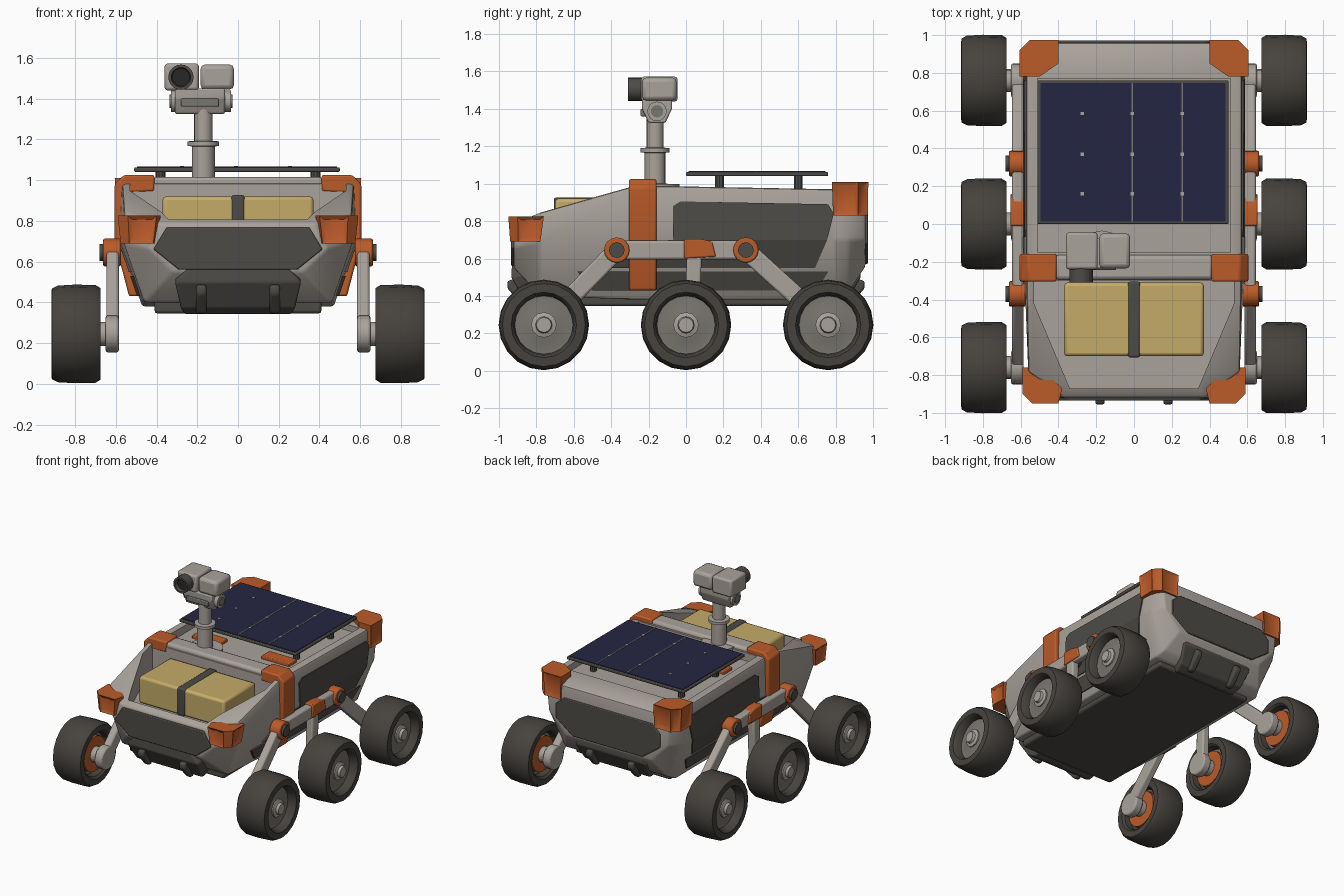
import bpy, bmesh, math
from mathutils import Vector

if "Cube" in bpy.data.objects:
    bpy.data.objects.remove(bpy.data.objects["Cube"])


def material(name, rgb):
    m = bpy.data.materials.new(name)
    m.diffuse_color = (*rgb, 1)
    m.use_nodes = True
    m.node_tree.nodes["Principled BSDF"].inputs["Base Color"].default_value = m.diffuse_color
    return m


GREY = material("light grey shell", (0.40, 0.365, 0.33))
DARK = material("dark grey panel", (0.075, 0.07, 0.063))
TYRE = material("tyre rubber", (0.062, 0.056, 0.049))
RIM = material("rim grey", (0.19, 0.18, 0.16))
ORANGE = material("orange trim", (0.50, 0.105, 0.022))
GOLD = material("gold crate", (0.56, 0.41, 0.14))
NAVY = material("navy solar cell", (0.018, 0.018, 0.055))
BLACK = material("lens black", (0.02, 0.02, 0.02))


def finish(name, bm, mat, bevel=0, mirror=""):
    bmesh.ops.recalc_face_normals(bm, faces=bm.faces[:])
    me = bpy.data.meshes.new(name)
    bm.to_mesh(me)
    bm.free()
    me.materials.append(mat)
    ob = bpy.data.objects.new(name, me)
    bpy.context.collection.objects.link(ob)
    if bevel:
        b = ob.modifiers.new("bevel", "BEVEL")
        b.width, b.segments, b.angle_limit = bevel, 2, math.radians(25)
    if mirror:
        m = ob.modifiers.new("mirror", "MIRROR")
        m.use_axis = ["x" in mirror, "y" in mirror, False]
    return ob


def loft(name, rings, mat, **kw):
    bm = bmesh.new()
    rows = [[bm.verts.new(p) for p in r] for r in rings]
    for a, b in zip(rows, rows[1:]):
        for i in range(len(a)):
            j = (i + 1) % len(a)
            bm.faces.new((a[i], a[j], b[j], b[i]))
    bm.faces.new(rows[0])
    bm.faces.new(rows[-1])
    return finish(name, bm, mat, **kw)


def put(axis, u, v, t):
    return {"x": (t, u, v), "y": (u, t, v), "z": (u, v, t)}[axis]


def prism(name, pts, axis, a, b, mat, **kw):
    return loft(name, [[put(axis, u, v, t) for u, v in pts] for t in (a, b)], mat, **kw)


def box(name, x, y, z, mat, **kw):
    return prism(name, [(x[0], y[0]), (x[1], y[0]), (x[1], y[1]), (x[0], y[1])], "z", *z, mat, **kw)


def lathe(name, profile, axis, c, mat, seg=20, **kw):
    """profile: (radius, position along axis); c: centre in the other two axes"""
    rings = [[put(axis, c[0] + r * math.cos(i * math.tau / seg),
                  c[1] + r * math.sin(i * math.tau / seg), t) for i in range(seg)]
             for r, t in profile]
    return loft(name, rings, mat, **kw)


def rod(name, r, a, b, axis, c, mat, **kw):
    return lathe(name, [(r, a), (r, b)], axis, c, mat, **kw)


def beam(name, p, q, w, x, mat, **kw):
    """flat bar between two (y, z) points"""
    p, q = Vector(p), Vector(q)
    d = (q - p).normalized() * w / 2
    n = Vector((-d.y, d.x))
    return prism(name, [p + n, q + n, q - n, p - n], "x", *x, mat, bevel=0.012, **kw)


def sym(half):
    return half + [(-x, z) for x, z in reversed(half)]


# Hull: lofted hexagonal sections with two recesses
stations = [
    (-0.92, [(0.32, 0.55), (0.44, 0.66), (0.37, 0.785)]),
    (-0.78, [(0.46, 0.40), (0.56, 0.69), (0.56, 0.845)]),
    (-0.27, [(0.47, 0.38), (0.58, 0.70), (0.57, 0.99)]),
    (0.80, [(0.47, 0.38), (0.58, 0.70), (0.57, 0.97)]),
    (0.87, [(0.44, 0.42), (0.57, 0.70), (0.57, 0.965)]),
    (0.96, [(0.37, 0.56), (0.51, 0.70), (0.54, 0.94)]),
]
hull = loft("hull", [[(x, y, z) for x, z in sym(h)] for y, h in stations], GREY, bevel=0.014)
bed = prism("bed_cutter", [(-0.53, -0.30), (0.53, -0.30), (0.53, -0.42), (0.34, -0.87),
                           (-0.34, -0.87), (-0.53, -0.42)], "z", 0.71, 1.3, GREY)
deck = box("deck_cutter", (-0.51, 0.51), (-0.15, 0.77), (0.925, 1.3), GREY)
bpy.context.view_layer.objects.active = hull
for cutter in (bed, deck):
    m = hull.modifiers.new("cut", "BOOLEAN")
    m.operation, m.object, m.solver = "DIFFERENCE", cutter, "EXACT"
for m in list(hull.modifiers):
    bpy.ops.object.modifier_apply(modifier=m.name)
for cutter in (bed, deck):
    bpy.data.objects.remove(cutter)


# Dark side plates following the hull flank
def flank(z):
    return 0.47 + (z - 0.38) / 0.32 * 0.11 if z < 0.7 else 0.58 - (z - 0.7) / 0.28 * 0.01


def side_plate(name, pts):
    loft(name, [[(flank(z) + o, y, z) for y, z in pts] for o in (-0.02, 0.008)], DARK, mirror="x")


side_plate("side_panel_upper", [(-0.07, 0.70), (0.755, 0.70), (0.79, 0.84), (0.76, 0.89), (-0.03, 0.905), (-0.07, 0.88)])
side_plate("side_panel_lower", [(-0.45, 0.55), (0.69, 0.55), (0.755, 0.70), (-0.07, 0.70), (-0.30, 0.68)])
side_plate("side_skirt", [(-0.50, 0.43), (0.70, 0.43), (0.76, 0.53), (-0.58, 0.53)])

# Belly, nose and tail panels
box("belly_plate", (-0.41, 0.41), (-0.76, 0.78), (0.345, 0.42), DARK, bevel=0.015)
prism("nose_panel", sym([(0.29, 0.56), (0.415, 0.66), (0.35, 0.768)]), "y", -0.935, -0.90, DARK, bevel=0.006)
prism("tail_panel", sym([(0.30, 0.57), (0.45, 0.68), (0.45, 0.79), (0.38, 0.85)]), "y", 0.94, 0.972, DARK, bevel=0.006)
bumper = [(0.24, -0.93, 0.57), (0.31, -0.935, 0.50), (0.28, -0.86, 0.37), (0.26, -0.80, 0.34)]
rows = [[(-w, y, z), (w, y, z), (w, y + 0.13, z + 0.03), (-w, y + 0.13, z + 0.03)] for w, y, z in bumper]
loft("bumper", rows, DARK, bevel=0.01, mirror="y")
prism("tow_hook", [(-0.92, 0.49), (-0.955, 0.48), (-0.955, 0.44), (-0.87, 0.345), (-0.83, 0.345)],
      "x", 0.155, 0.205, DARK, bevel=0.012, mirror="xy")


# Orange corner guards with inset faces
def corner(name, pts, z0, z1, shrink):
    c = Vector((0.50, pts[0][1] * 0.93))
    low = [c + (Vector(p) - c) * shrink for p in pts]
    ob = loft(name, [[(*p, z0) for p in low], [(*p, z1) for p in pts]], ORANGE)
    bm = bmesh.new()
    bm.from_mesh(ob.data)
    big = [f for f in bm.faces if abs(f.normal.z) < 0.6 and f.calc_area() > 0.012
           and (f.normal.x > 0.7 or f.normal.y * c.y > 0.3)]
    bmesh.ops.inset_individual(bm, faces=big, thickness=0.028, depth=-0.012)
    bm.to_mesh(ob.data)
    bm.free()
    ob.modifiers.new("mirror", "MIRROR")


corner("front_corner_guard", [(0.40, -0.95), (0.54, -0.95), (0.59, -0.90), (0.59, -0.76), (0.50, -0.76), (0.38, -0.87)],
       0.69, 0.825, 0.85)
corner("rear_corner_guard", [(0.40, 0.975), (0.55, 0.975), (0.605, 0.92), (0.605, 0.78), (0.50, 0.78), (0.40, 0.85)],
       0.83, 1.01, 0.95)

# Roll bar with orange bands down the flanks
box("roll_bar", (-0.42, 0.42), (-0.295, -0.165), (0.955, 1.015), GREY, bevel=0.02)
prism("roll_bar_band", [(0.41, 1.025), (0.56, 1.025), (0.605, 0.98), (0.605, 0.70), (0.535, 0.43),
                        (0.47, 0.43), (0.54, 0.70), (0.53, 0.94), (0.41, 0.945)],
      "y", -0.305, -0.158, ORANGE, bevel=0.01, mirror="x")

# Cargo crate with strap
box("crate", (-0.37, 0.37), (-0.70, -0.31), (0.71, 0.92), GOLD, bevel=0.018)
box("crate_strap", (-0.032, 0.032), (-0.706, -0.305), (0.712, 0.926), DARK, bevel=0.01)

# Solar panel on posts
box("solar_frame", (-0.51, 0.50), (0.0, 0.76), (1.04, 1.062), DARK, bevel=0.006)
box("solar_cells", (-0.495, 0.485), (0.013, 0.747), (1.058, 1.066), NAVY)
for x in (-0.01, 0.255):
    box("cell_divider", (x - 0.004, x + 0.004), (0.013, 0.747), (1.06, 1.068), RIM)
for x in (-0.275, -0.01, 0.255):
    for y in (0.16, 0.37, 0.585):
        box("cell_rivet", (x - 0.009, x + 0.009), (y - 0.009, y + 0.009), (1.062, 1.069), GREY)
for y in (0.18, 0.60):
    rod("panel_post", 0.025, 0.92, 1.045, "z", (0.38, y), DARK, seg=10, mirror="x")
box("deck_hinge", (0.18, 0.42), (0.03, 0.13), (0.92, 0.95), ORANGE, bevel=0.006, mirror="x")

# Mast
MC = (-0.17, -0.165)
lathe("mast", [(0.13, 0.92), (0.13, 0.998), (0.056, 1.0), (0.056, 1.165), (0.077, 1.168), (0.077, 1.19),
               (0.046, 1.193), (0.046, 1.35)], "z", MC, GREY, seg=16)
# Camera head
prism("head_bracket", [(-0.235, 1.45), (-0.075, 1.45), (-0.075, 1.40), (-0.11, 1.325), (-0.20, 1.325), (-0.235, 1.40)],
      "x", -0.31, -0.065, GREY, bevel=0.008)
box("bracket_slot", (-0.28, -0.095), (-0.243, -0.20), (1.36, 1.40), RIM, bevel=0.006)
rod("head_pivot", 0.052, -0.33, -0.035, "x", (-0.155, 1.387), GREY, seg=16)
rod("pivot_cap", 0.033, -0.336, -0.028, "x", (-0.155, 1.387), RIM, seg=16)
box("camera_box", (-0.36, -0.192), (-0.24, -0.045), (1.44, 1.572), GREY, bevel=0.014)
box("sensor_box", (-0.184, -0.02), (-0.235, -0.05), (1.445, 1.567), GREY, bevel=0.022)
lathe("lens_barrel", [(0.062, -0.22), (0.062, -0.31), (0.048, -0.31), (0.042, -0.28)], "y", (-0.28, 1.505), DARK)
rod("lens_glass", 0.044, -0.285, -0.278, "y", (-0.28, 1.505), BLACK)

# Rocker suspension
AX = (0.585, 0.645)
WZ = 0.245
front, rear, pivot = (-0.37, 0.645), (0.32, 0.645), (0.04, 0.65)
beam("rocker_bar", front, rear, 0.10, AX, GREY, mirror="x")
beam("front_arm", front, (-0.76, WZ), 0.10, AX, GREY, mirror="x")
beam("rear_arm", rear, (0.76, WZ), 0.10, AX, GREY, mirror="x")
beam("middle_arm", (0.045, 0.64), (0.03, WZ), 0.08, AX, GREY, mirror="x")
for c in (front, rear):
    rod("joint_ring", 0.068, 0.575, 0.662, "x", c, ORANGE, seg=16, bevel=0.008, mirror="x")
    rod("joint_cap", 0.042, 0.65, 0.68, "x", c, DARK, seg=12, mirror="x")
prism("pivot_block", [(-0.01, 0.60), (0.16, 0.61), (0.14, 0.69), (0.08, 0.705), (-0.01, 0.705)],
      "x", 0.578, 0.655, ORANGE, bevel=0.008, mirror="x")
rod("pivot_shaft", 0.05, 0.50, 0.60, "x", pivot, DARK, mirror="x")

# Wheels
for y in (-0.76, 0.0, 0.76):
    c = (y, WZ)
    lathe("tyre", [(0.16, 0.74), (0.165, 0.69), (0.18, 0.675), (0.225, 0.675), (0.24, 0.70), (0.242, 0.80),
                   (0.237, 0.885), (0.222, 0.914), (0.175, 0.916), (0.162, 0.90), (0.155, 0.85)],
          "x", c, TYRE, mirror="x")
    lathe("rim", [(0.158, 0.74), (0.16, 0.855), (0.14, 0.852), (0.08, 0.872)], "x", c, RIM, mirror="x")
    lathe("hub", [(0.068, 0.85), (0.068, 0.882), (0.045, 0.89), (0.04, 0.91)], "x", c, GREY, seg=12, mirror="x")
    rod("inner_ring", 0.135, 0.705, 0.745, "x", c, ORANGE, mirror="x")
    rod("axle", 0.06, 0.63, 0.72, "x", c, GREY, seg=14, mirror="x")
    rod("axle_boss", 0.09, 0.585, 0.65, "x", c, GREY, seg=16, bevel=0.01, mirror="x")

# Smooth shading with sharp edges kept
bpy.ops.object.select_all(action="SELECT")
bpy.ops.object.shade_smooth_by_angle(angle=math.radians(32))
